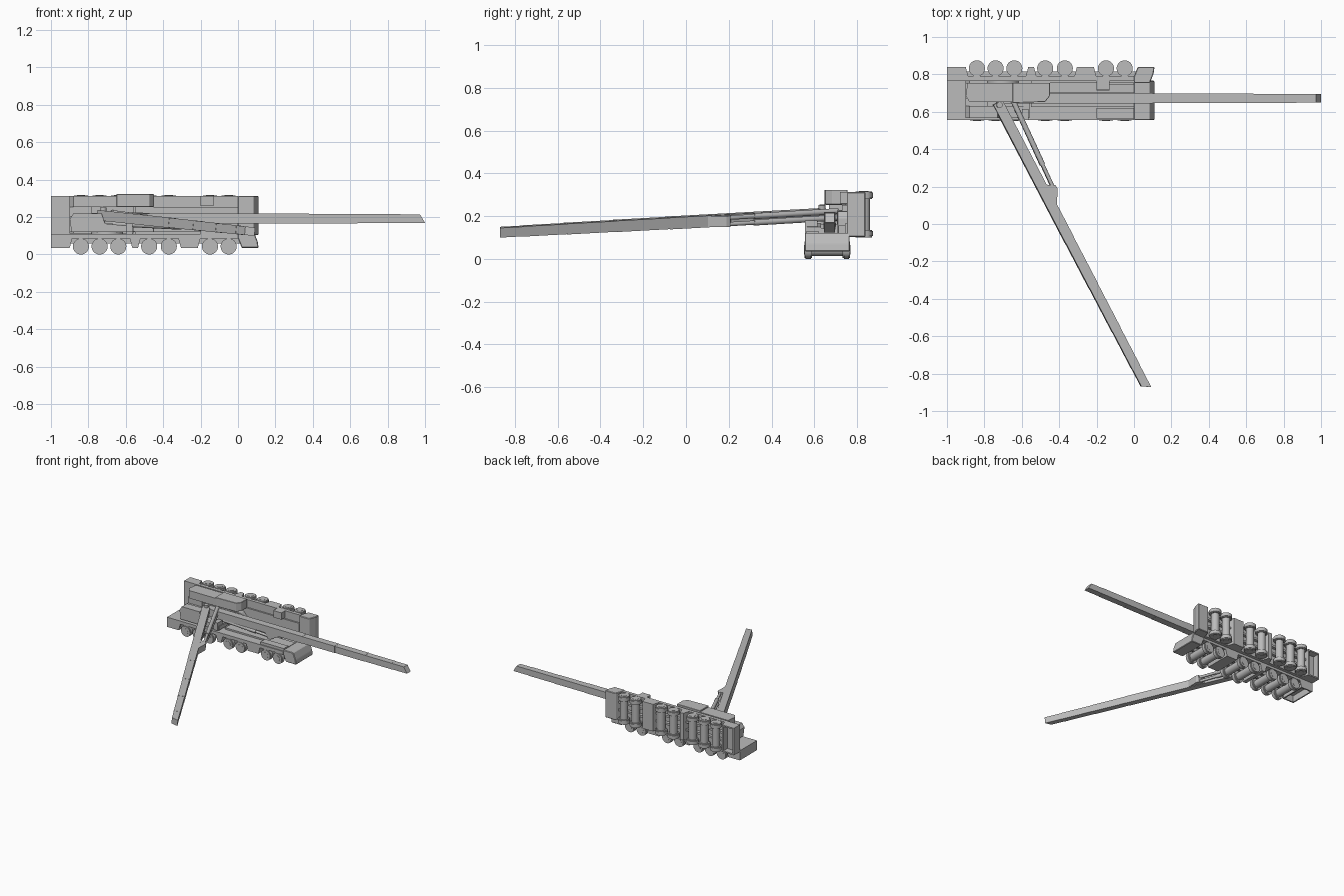
import bpy, bmesh, math
from mathutils import Matrix, Vector

cube = bpy.data.objects.get("Cube")
if cube:
    bpy.data.objects.remove(cube, do_unlink=True)

grey = bpy.data.materials.new("plain grey")
grey.use_nodes = True
grey.diffuse_color = (0.5, 0.5, 0.5, 1)
grey.node_tree.nodes["Principled BSDF"].inputs["Base Color"].default_value = (0.5, 0.5, 0.5, 1)


def finish(name, bm, frame, smooth=False):
    bmesh.ops.recalc_face_normals(bm, faces=bm.faces)
    bm.transform(frame)
    mesh = bpy.data.meshes.new(name)
    bm.to_mesh(mesh)
    bm.free()
    mesh.materials.append(grey)
    obj = bpy.data.objects.new(name, mesh)
    bpy.context.collection.objects.link(obj)
    if smooth:
        bpy.ops.object.select_all(action="DESELECT")
        obj.select_set(True)
        bpy.context.view_layer.objects.active = obj
        bpy.ops.object.shade_smooth_by_angle(angle=math.radians(35))
    return obj


def prism(name, frame, profile, y0, y1, bevel=0):
    """Side profile in x and z, extruded across y."""
    bm = bmesh.new()
    face = bm.faces.new([bm.verts.new((x, y0, z)) for x, z in profile])
    new = bmesh.ops.extrude_face_region(bm, geom=[face])["geom"]
    bmesh.ops.translate(bm, vec=(0, y1 - y0, 0),
                        verts=[v for v in new if isinstance(v, bmesh.types.BMVert)])
    if bevel:
        bmesh.ops.bevel(bm, geom=bm.edges[:], offset=bevel, segments=1, affect="EDGES")
    return finish(name, bm, frame)


def box(name, frame, x0, x1, y0, y1, z0, z1):
    return prism(name, frame, [(x0, z0), (x1, z0), (x1, z1), (x0, z1)], y0, y1)


def rod(name, frame, a, b, radius, sides=24, bevel=0):
    a, b = Vector(a), Vector(b)
    d = b - a
    bm = bmesh.new()
    bmesh.ops.create_cone(bm, cap_ends=True, segments=sides, radius1=radius,
                          radius2=radius, depth=d.length)
    if bevel:
        rims = [e for e in bm.edges if abs(e.verts[0].co.z - e.verts[1].co.z) < 1e-5]
        bmesh.ops.bevel(bm, geom=rims, offset=bevel, segments=2, affect="EDGES")
    bm.transform(Matrix.Translation((a + b) / 2) @ d.to_track_quat("Z", "Y").to_matrix().to_4x4())
    return finish(name, bm, frame, True)


HALF = 0.105
AXLES = (-0.84, -0.74, -0.64, -0.475, -0.37, -0.15, -0.05)


def carrier(tag, f):
    # Deck slab and the blocks that hang between the wheel groups
    box(tag + "deck", f, -1, 0.0, -HALF, HALF, 0.085, 0.11)
    prism(tag + "front_cab", f, [(0.02, 0.035), (0.11, 0.035), (0.105, 0.07), (0.085, 0.122),
                                 (0.0, 0.122), (0.0, 0.085)], -HALF, HALF, 0.004)
    for x0, x1 in ((-0.565, -0.535), (-0.305, -0.215)):
        prism(tag + "skirt_block", f, [(x0 - 0.015, 0.09), (x0, 0.035), (x1, 0.035),
                                       (x1 + 0.015, 0.09)], -HALF, HALF)
    # Rear bay, open underneath
    for side in (-1, 1):
        y0, y1 = sorted((side * HALF, side * (HALF - 0.01)))
        prism(tag + "rear_side_panel", f, [(-1, 0.035), (-0.9, 0.035), (-0.885, 0.09),
                                           (-1, 0.09)], y0, y1)
        box(tag + "frame_rail", f, -0.9, 0.02, side * 0.03 - 0.008, side * 0.03 + 0.008, 0.06, 0.09)
    box(tag + "rear_panel", f, -1, -0.99, -HALF, HALF, 0.035, 0.09)
    box(tag + "bay_panel", f, -0.91, -0.9, -HALF, HALF, 0.035, 0.09)
    # Axles and wheels
    for x in AXLES:
        rod(tag + "axle", f, (x, -0.08, 0.043), (x, 0.08, 0.043), 0.029)
        for side in (-1, 1):
            rod(tag + "wheel", f, (x, side * 0.072, 0.043), (x, side * 0.107, 0.043),
                0.043, 28, 0.005)
            rod(tag + "hub", f, (x, side * 0.105, 0.043), (x, side * 0.109, 0.043), 0.022, 20)
    # Deck equipment
    box(tag + "deck_spine", f, -0.55, 0.0, -0.035, 0.045, 0.11, 0.122)
    box(tag + "right_locker", f, -0.2, 0.0, -0.098, -0.042, 0.11, 0.13)
    box(tag + "left_locker", f, -0.2, -0.13, 0.052, 0.105, 0.11, 0.155)


def upper_works(tag, f):
    # Turntable, side housings, counterweight and operator cab
    rod(tag + "turntable", f, (-0.7, 0, 0.105), (-0.7, 0, 0.13), 0.085, 32)
    prism(tag + "right_housing", f, [(-0.89, 0.12), (-0.9, 0.19), (-0.88, 0.22), (-0.73, 0.22),
                                     (-0.71, 0.165), (-0.56, 0.15), (-0.56, 0.12)], -0.095, -0.03)
    prism(tag + "left_housing", f, [(-0.89, 0.12), (-0.9, 0.19), (-0.88, 0.222), (-0.64, 0.222),
                                    (-0.64, 0.12)], 0.045, 0.105)
    box(tag + "turntable_bed", f, -0.89, -0.56, -0.03, 0.045, 0.12, 0.145)
    box(tag + "counterweight", f, -0.9, -0.78, -0.03, 0.045, 0.12, 0.205)
    box(tag + "winch_box", f, -0.6, -0.565, -0.105, -0.045, 0.12, 0.18)
    prism(tag + "operator_cab", f, [(-0.65, 0.12), (-0.65, 0.228), (-0.475, 0.222),
                                    (-0.45, 0.19), (-0.45, 0.12)], 0.047, 0.115, 0.002)


def boom(tag, f, pivot, pitch, yaw):
    local = (Matrix.Translation(pivot) @ Matrix.Rotation(math.radians(yaw), 4, "Z")
             @ Matrix.Rotation(math.radians(-pitch), 4, "Y"))
    g = f @ local
    # Telescoping sections, each a little slimmer than the last
    ends = (0, 0.83, 1.11, 1.37, 1.6, 1.73)
    for i, (s0, s1) in enumerate(zip(ends, ends[1:])):
        h = 0.0275 - i * 0.0012
        slant = 0.027 if i == 4 else 0
        prism(tag + "boom_section", g, [(s0 - 0.02 * (i > 0), -h), (s1, -h),
                                        (s1 - slant, h), (s0 - 0.02 * (i > 0), h)], -h, h)
    prism(tag + "boom_lug", g, [(0.51, -0.025), (0.535, -0.069), (0.556, -0.069),
                                (0.636, -0.025)], -0.026, 0.026)
    rod(tag + "boom_pin", g, (0.015, -0.045, 0), (0.015, 0.045, 0), 0.016)
    # Twin lift cylinders
    for side in (-1, 1):
        base = Vector((-0.67, pivot[1] + side * 0.015, 0.165))
        top = local @ Vector((0.55, side * 0.015, -0.052))
        rod(tag + "lift_cylinder", f, base, base.lerp(top, 0.75), 0.014, 16)
        rod(tag + "lift_rod", f, base, top, 0.01, 16)


# One machine upright with its boom stowed, one on its side with its boom raised
upright = Matrix.Translation((0, 0.661, 0))
tipped = Matrix.Translation((0, 0.875, 0.208)) @ Matrix.Rotation(math.radians(90), 4, "X")
for tag, f, pivot, pitch, yaw in (("upright_", upright, (-0.73, 0.011, 0.192), 0, 0),
                                  ("tipped_", tipped, (-0.73, 0.0, 0.225), 62.3, -6)):
    carrier(tag, f)
    upper_works(tag, f)
    boom(tag, f, pivot, pitch, yaw)
